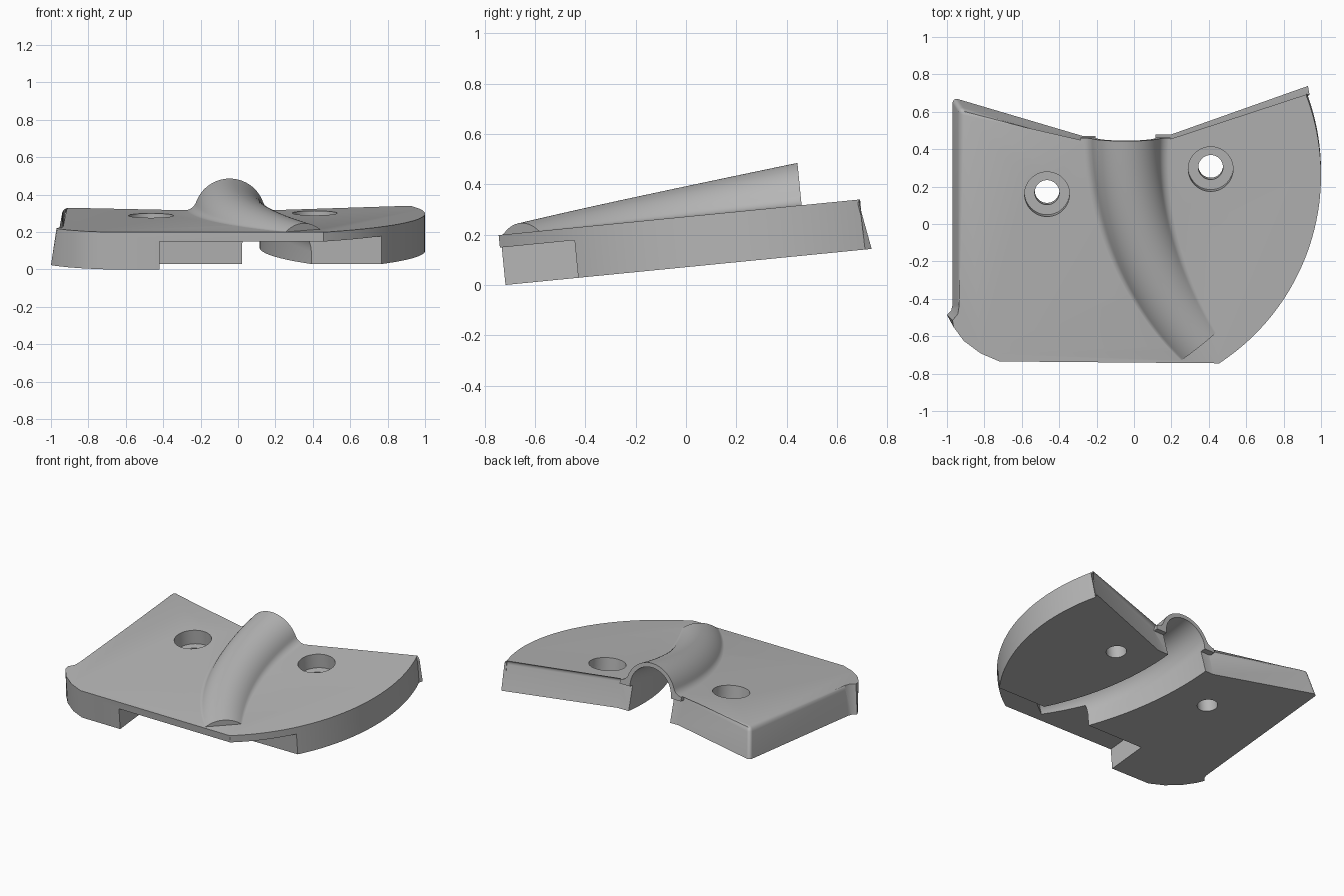
import bpy, bmesh, math
from mathutils import Matrix, Vector

if "Cube" in bpy.data.objects:
    bpy.data.objects.remove(bpy.data.objects["Cube"])

THICK = 0.2
TILT = math.atan(0.0985)

grey = bpy.data.materials.new("plain_grey")
grey.use_nodes = True
grey.diffuse_color = (0.47, 0.47, 0.47, 1)
grey.node_tree.nodes["Principled BSDF"].inputs["Base Color"].default_value = (0.47, 0.47, 0.47, 1)


def make_object(name, bm):
    bmesh.ops.recalc_face_normals(bm, faces=bm.faces)
    mesh = bpy.data.meshes.new(name)
    bm.to_mesh(mesh)
    bm.free()
    mesh.materials.append(grey)
    obj = bpy.data.objects.new(name, mesh)
    bpy.context.collection.objects.link(obj)
    return obj


def loft(rings):
    """Closed solid through equally sized rings of points."""
    bm = bmesh.new()
    rows = [[bm.verts.new(p) for p in ring] for ring in rings]
    n = len(rows[0])
    for a, b in zip(rows, rows[1:]):
        for i in range(n):
            j = (i + 1) % n
            bm.faces.new((a[i], a[j], b[j], b[i]))
    bm.faces.new(rows[0][::-1])
    bm.faces.new(rows[-1])
    return bm, rows


def arc(cx, cy, r, a0, a1, n):
    return [(cx + r * math.cos(a0 + (a1 - a0) * i / n),
             cy + r * math.sin(a0 + (a1 - a0) * i / n)) for i in range(n + 1)]


def combine(target, tool, operation):
    mod = target.modifiers.new("cut", 'BOOLEAN')
    mod.operation, mod.solver, mod.object = operation, 'EXACT', tool
    tool.hide_render = True
    bpy.context.view_layer.objects.active = target
    bpy.ops.object.modifier_apply(modifier=mod.name)
    bpy.data.objects.remove(tool)


# Plate outline: each point is bottom x, y and the inward draft at the top
outline = [(-0.72, -0.715, 0, 0)]
outline += [(x, y, 0, 0) for x, y in
            arc(-0.21, 0.285, 1.21, math.radians(-56.6), math.radians(21), 40)]
back_start = len(outline)
outline += [(0.93, 0.745, 0.01, -0.035), (0.2, 0.485, 0, -0.035),
            (-0.27, 0.475, 0, -0.035), (-0.97, 0.683, 0.035, -0.035),
            (-0.97, -0.43, 0.035, 0.01)]
left_end = len(outline) - 1
outline += [(-0.977, -0.46, 0.035, 0), (-1.0, -0.485, 0.03, -0.01),
            (-0.975, -0.53, 0.01, 0), (-0.91, -0.605, 0, 0), (-0.82, -0.672, 0, 0)]
bm, (low, high) = loft([[(x, y, 0) for x, y, _, _ in outline],
                        [(x + dx, y + dy, THICK) for x, y, dx, dy in outline]])

# Round the top of the back and left walls and the upright corner between them
soft = [bm.edges.get((high[i], high[i + 1])) for i in range(back_start, left_end)]
soft.append(bm.edges.get((low[left_end - 1], high[left_end - 1])))
bmesh.ops.bevel(bm, geom=soft, offset=0.03, segments=5, profile=0.5, affect='EDGES')
plate = make_object("mounting_plate", bm)

# Curved cable path: a bend of constant radius, sinking towards the front
BEND, START_X, START_Y, END_ANGLE = 1.8, -0.045, 0.485, math.radians(38.5)
OUTER, INNER = 0.19, 0.16


def sweep(t0, t1, section, count=36):
    rings = []
    for k in range(count + 1):
        t = t0 + (t1 - t0) * k / count
        a = END_ANGLE * t
        centre = Vector((START_X + BEND * (1 - math.cos(a)), START_Y - BEND * math.sin(a), 0))
        side = Vector((math.cos(a), math.sin(a), 0))
        rings.append([centre + side * u + Vector((0, 0, h)) for u, h in section(t)])
    return loft(rings)[0]


def axis_height(t):
    return 0.18 - 0.13 * t


def hump_section(t):
    # Pipe top blended into the plate by a concave fillet on both sides
    c, f = axis_height(t), 0.065 - 0.035 * t
    rise = THICK + f - c
    d = math.sqrt((OUTER + f) ** 2 - rise ** 2)
    lean = math.atan2(rise, d)
    top = THICK - 0.001
    right = [(d, top - 0.03)] + arc(d, top + f, f, -math.pi / 2, -math.pi + lean, 8)
    right += arc(0, c - 0.001, OUTER, lean, math.pi / 2, 14)[1:]
    return right + [(-u, h) for u, h in right[-2::-1]]


def channel_section(t):
    c = axis_height(t)
    return [(INNER, -0.1)] + arc(0, c, INNER, 0, math.pi, 28) + [(-INNER, -0.1)]


combine(plate, make_object("cable_hump", sweep(0, 1, hump_section)), 'UNION')
combine(plate, make_object("channel_cutter", sweep(-0.08, 0.95, channel_section)), 'DIFFERENCE')

# Step under the front edge
bm = bmesh.new()
bmesh.ops.create_cube(bm, size=1, matrix=Matrix.Translation((0.39, -0.727, 0.025))
                      @ Matrix.Diagonal((1.62, 0.6, 0.25, 1)))
combine(plate, make_object("step_cutter", bm), 'DIFFERENCE')

# Two counterbored screw holes
for x, y in ((-0.465, 0.183), (0.41, 0.318)):
    for radius, base in ((0.066, -0.1), (0.12, 0.1)):
        bm = bmesh.new()
        bmesh.ops.create_cone(bm, cap_ends=True, segments=48, radius1=radius, radius2=radius,
                              depth=0.4, matrix=Matrix.Translation((x, y, base + 0.2)))
        combine(plate, make_object("hole_cutter", bm), 'DIFFERENCE')

# Tilt the finished plate about its lower front edge
pivot = Matrix.Translation((0, -0.72, 0))
plate.data.transform(pivot @ Matrix.Rotation(TILT, 4, 'X') @ pivot.inverted())
bpy.ops.object.select_all(action='DESELECT')
plate.select_set(True)
bpy.context.view_layer.objects.active = plate
bpy.ops.object.shade_smooth_by_angle(angle=math.radians(30))
